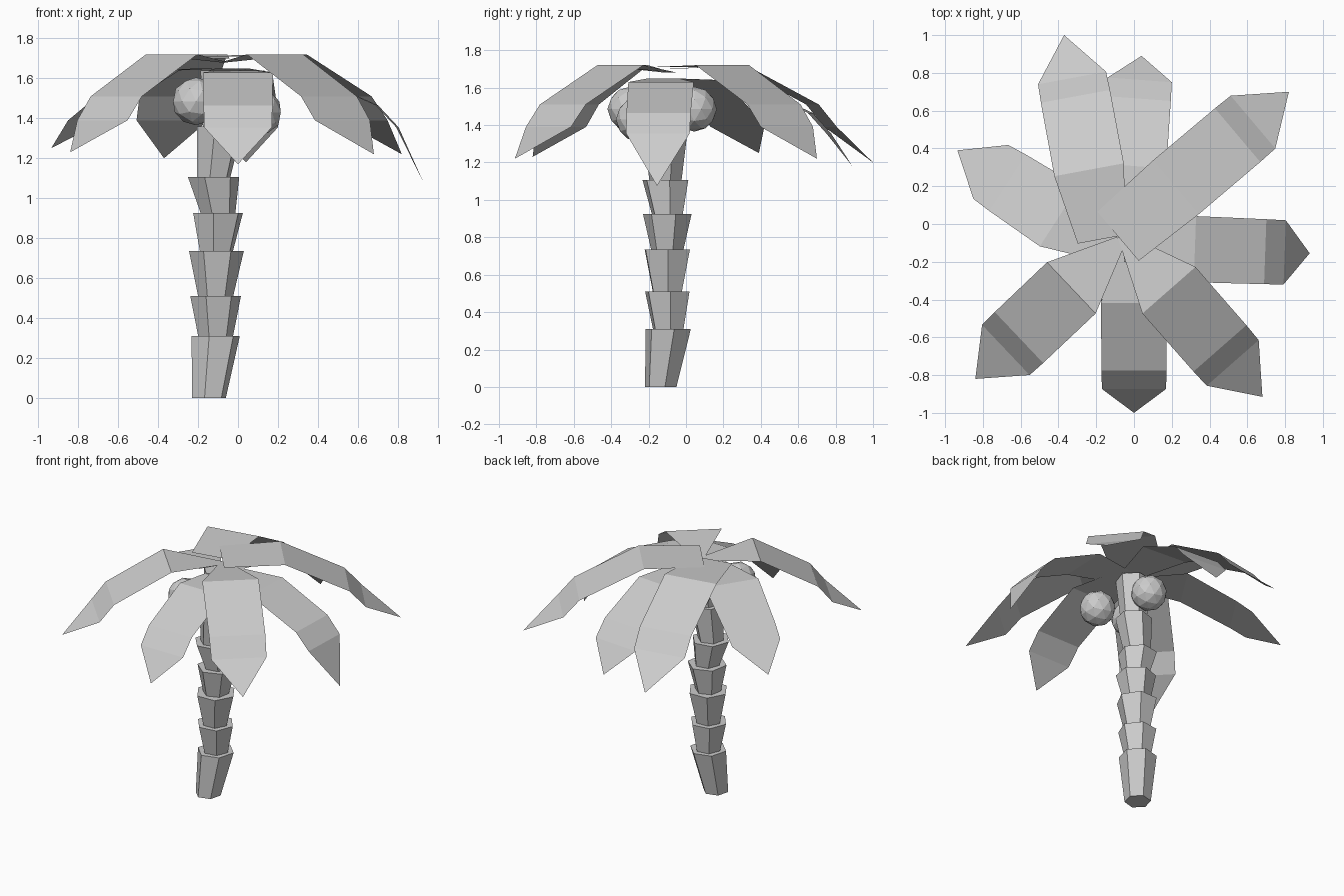
import bpy, bmesh
from math import cos, sin, radians, tau
from mathutils import Vector

if "Cube" in bpy.data.objects:
    bpy.data.objects.remove(bpy.data.objects["Cube"])


def finish(bm, name):
    me = bpy.data.meshes.new(name)
    bm.to_mesh(me)
    bm.free()
    ob = bpy.data.objects.new(name, me)
    bpy.context.collection.objects.link(ob)
    return ob


# Trunk: stacked six-sided cups, each flaring towards its top
def trunk_segment(i, bottom, top, twist):
    bm = bmesh.new()
    rings = []
    for x, y, z, r in (bottom, top):
        rings.append([bm.verts.new((x + r * cos(k * tau / 6 + twist),
                                    y + r * sin(k * tau / 6 + twist), z)) for k in range(6)])
    lo, hi = rings
    for k in range(6):
        n = (k + 1) % 6
        bm.faces.new((lo[k], lo[n], hi[n], hi[k]))
    bm.faces.new(lo[::-1])
    bm.faces.new(hi)
    finish(bm, f"trunk_segment_{i}")


# top centre x, y, top z, top radius, twist in degrees
levels = [(-0.112, -0.095, 0.31, 0.125, 15),
          (-0.112, -0.10, 0.51, 0.128, 8),
          (-0.108, -0.10, 0.735, 0.137, 2),
          (-0.10, -0.10, 0.925, 0.132, 20),
          (-0.122, -0.11, 1.105, 0.13, 10),
          (-0.09, -0.11, 1.36, 0.12, 18),
          (-0.075, -0.10, 1.64, 0.115, 12)]
px, py, pz, pr = -0.145, -0.135, 0.0, 0.087
for i, (x, y, z, r, a) in enumerate(levels):
    trunk_segment(i + 1, (px, py, pz, pr), (x, y, z, r), radians(a))
    px, py, pz, pr = x, y, z, 0.088

# Fronds: flat strips that droop and end in a point
HIGH = [(0.34, 0.187, 1.72), (0.70, 0.186, 1.51), (0.79, 0.183, 1.39)]
LOW = [(0.38, 0.175, 1.63), (0.76, 0.172, 1.465), (0.865, 0.17, 1.355)]
BACK = [(0.33, 0.19, 1.64), (0.67, 0.178, 1.46), (0.78, 0.17, 1.39)]


def frond(i, root, tip, root_half, root_z, profile):
    bm = bmesh.new()
    r, t = Vector(root), Vector(tip[:2])
    axis = t - r
    side = Vector((-axis.y, axis.x)).normalized()
    rows = []
    for f, half, z in [(0, root_half, root_z)] + profile:
        c = r + axis * f
        rows.append([bm.verts.new((*(c + side * s * half), z)) for s in (1, -1)])
    for a, b in zip(rows, rows[1:]):
        bm.faces.new((a[0], a[1], b[1], b[0]))
    bm.faces.new((rows[-1][0], rows[-1][1], bm.verts.new(tip)))
    finish(bm, f"frond_{i}")


fronds = [((-0.17, -0.08), (-0.37, 1.0, 1.20), 0.13, 1.70, HIGH),
          ((-0.085, -0.065), (0.82, 0.70, 1.22), 0.17, 1.71, HIGH),
          ((-0.07, -0.06), (0.68, -0.915, 1.22), 0.02, 1.68, HIGH),
          ((-0.07, -0.09), (-0.84, -0.82, 1.23), 0.03, 1.68, HIGH),
          ((-0.05, -0.12), (0.93, -0.155, 1.075), 0.08, 1.65, LOW),
          ((0.0, -0.06), (0.0, -1.0, 1.17), 0.08, 1.64, LOW),
          ((-0.13, -0.13), (-0.935, 0.39, 1.25), 0.08, 1.65, BACK),
          ((-0.03, -0.05), (0.04, 0.89, 1.18), 0.08, 1.65, LOW)]
for i, args in enumerate(fronds):
    frond(i + 1, *args)

# Coconuts: faceted balls under the crown
for i, loc in enumerate([(-0.21, -0.30, 1.485), (0.10, -0.255, 1.43), (-0.09, 0.045, 1.485)]):
    bm = bmesh.new()
    bmesh.ops.create_icosphere(bm, subdivisions=2, radius=0.12)
    finish(bm, f"coconut_{i + 1}").location = loc
